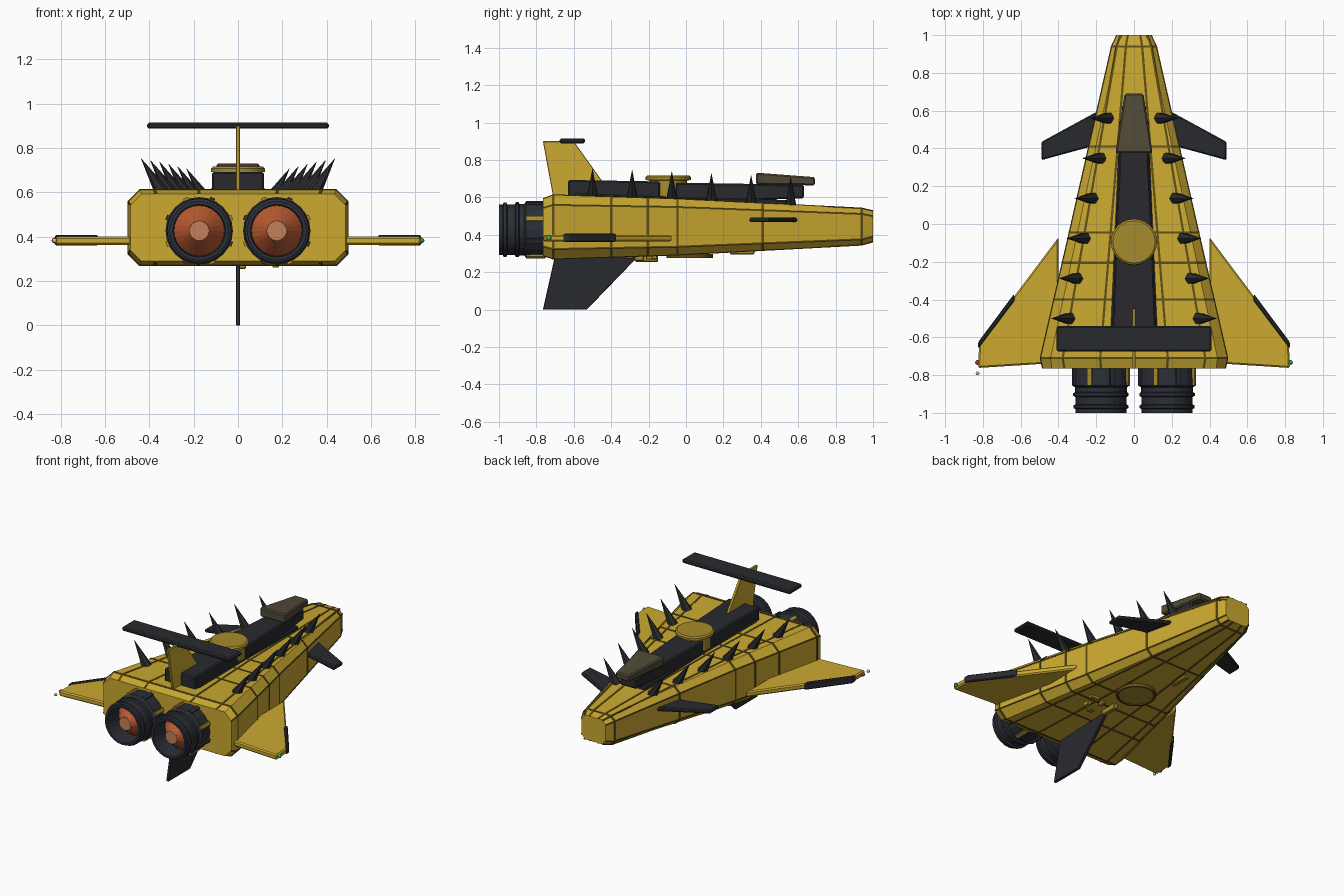
import bpy, bmesh, math
from mathutils import Vector, Matrix

if "Cube" in bpy.data.objects:
    bpy.data.objects.remove(bpy.data.objects["Cube"])


def material(name, r, g, b):
    m = bpy.data.materials.new(name)
    m.diffuse_color = (r, g, b, 1)
    m.use_nodes = True
    m.node_tree.nodes["Principled BSDF"].inputs["Base Color"].default_value = m.diffuse_color
    return m


YELLOW = material("yellow_paint", 0.60, 0.40, 0.03)
OCHRE = material("ochre_paint", 0.38, 0.26, 0.025)
SEAM = material("seam", 0.12, 0.08, 0.01)
DARK = material("dark_metal", 0.022, 0.023, 0.027)
ENGINE = material("engine_metal", 0.024, 0.028, 0.038)
BROWN = material("canopy_brown", 0.08, 0.067, 0.037)
ORANGE = material("hot_orange", 0.48, 0.10, 0.03)
COPPER = material("copper", 0.55, 0.22, 0.10)
GREEN = material("green_light", 0.02, 0.45, 0.10)
RED = material("red_light", 0.55, 0.03, 0.02)


def finish(name, bm, mat, bevel=0):
    bmesh.ops.recalc_face_normals(bm, faces=bm.faces)
    me = bpy.data.meshes.new(name)
    bm.to_mesh(me)
    bm.free()
    ob = bpy.data.objects.new(name, me)
    bpy.context.collection.objects.link(ob)
    if mat:
        me.materials.append(mat)
    if bevel:
        mod = ob.modifiers.new("bevel", 'BEVEL')
        mod.width = bevel
        mod.segments = 1
    return ob


def loft(name, sections, mat, bevel=0):
    """Skin a list of equally long closed sections and cap both ends."""
    bm = bmesh.new()
    rings = [[bm.verts.new(p) for p in s] for s in sections]
    n = len(rings[0])
    for a, b in zip(rings, rings[1:]):
        for i in range(n):
            bm.faces.new((a[i], a[(i + 1) % n], b[(i + 1) % n], b[i]))
    bm.faces.new(rings[0])
    bm.faces.new(rings[-1])
    return finish(name, bm, mat, bevel)


def plate_z(name, pts, z0, z1, mat, bevel=0):
    return loft(name, [[(x, y, z) for x, y in pts] for z in (z0, z1)], mat, bevel)


def plate_x(name, pts, half, mat, bevel=0):
    return loft(name, [[(x, y, z) for y, z in pts] for x in (-half, half)], mat, bevel)


def block(name, stations, mat, bevel=0.008):
    """Tapered box along y; stations are (y, half width, bottom, top)."""
    return loft(name, [[(-w, y, b), (w, y, b), (w, y, t), (-w, y, t)]
                       for y, w, b, t in stations], mat, bevel)


def lathe(name, profile, origin, axis, mat, n=24):
    """Revolve (radius, distance) points around an axis."""
    rot = Vector((0, 0, 1)).rotation_difference(Vector(axis)).to_matrix()
    secs = []
    for r, d in profile:
        secs.append([Vector(origin) + rot @ Vector((r * math.cos(2 * math.pi * i / n),
                     r * math.sin(2 * math.pi * i / n), d)) for i in range(n)])
    return loft(name, secs, mat)


def ball(name, pos, r, mat):
    bm = bmesh.new()
    bmesh.ops.create_uvsphere(bm, u_segments=12, v_segments=8, radius=r,
                              matrix=Matrix.Translation(pos))
    return finish(name, bm, mat)


# Hull: chamfered wedge; stations are (y, half width, bottom, top, chamfer)
STATIONS = [(-0.765, 0.485, 0.290, 0.592, 0.05), (-0.71, 0.497, 0.270, 0.613, 0.055),
            (-0.05, 0.345, 0.292, 0.592, 0.045), (0.94, 0.120, 0.345, 0.542, 0.032),
            (1.0, 0.092, 0.362, 0.528, 0.03)]


def hull_at(y):
    for a, b in zip(STATIONS, STATIONS[1:]):
        if y <= b[0]:
            t = (y - a[0]) / (b[0] - a[0])
            return [p + (q - p) * t for p, q in zip(a, b)][1:]


def hull_section(y, grow=0.0):
    w, b, t, c = hull_at(y)
    w, b, t = w + grow, b - grow, t + grow
    return [(w - c, y, b), (w, y, b + c), (w, y, t - c), (w - c, y, t),
            (c - w, y, t), (-w, y, t - c), (-w, y, b + c), (c - w, y, b)]


loft("hull", [hull_section(s[0]) for s in STATIONS], YELLOW)

# Panel seams: rings around the hull and strips along it
for y in (-0.71, -0.40, -0.205, -0.045, 0.41, 0.94):
    loft("hull_seam_ring", [hull_section(y - 0.006, 0.003), hull_section(y + 0.006, 0.003)], SEAM)
ys = [s[0] for s in STATIONS]
for sx in (-1, 1):
    for f in (0.36, 0.76):
        for k in (1, 2):  # bottom, top
            secs = []
            for y in ys:
                h = hull_at(y)
                x, z = sx * f * h[0], h[k]
                secs.append([(x - .006, y, z - .003), (x + .006, y, z - .003),
                             (x + .006, y, z + .003), (x - .006, y, z + .003)])
            loft("hull_seam_strip", secs, SEAM)
    for side in (1, 2):  # chamfer edges
        secs = []
        for y in ys:
            w, b, t, c = hull_at(y)
            z = b + c if side == 1 else t - c
            secs.append([(sx * (w - .003), y, z - .004), (sx * (w + .002), y, z - .004),
                         (sx * (w + .002), y, z + .004), (sx * (w - .003), y, z + .004)])
        loft("hull_edge_seam", secs, SEAM)

# Dorsal spine, canopy and turret disc
block("rear_spine", [(-0.63, 0.118, 0.59, 0.693), (-0.14, 0.10, 0.58, 0.685)], DARK)
block("front_spine", [(-0.055, 0.098, 0.57, 0.678), (0.63, 0.062, 0.595, 0.668)], DARK)
block("spine_base", [(-0.60, 0.125, 0.58, 0.622), (0.55, 0.075, 0.55, 0.585)], DARK)
block("spine_bridge", [(-0.15, 0.085, 0.57, 0.66), (-0.04, 0.08, 0.57, 0.66)], OCHRE)
block("canopy", [(0.375, 0.098, 0.668, 0.732), (0.69, 0.05, 0.664, 0.708)], BROWN)
lathe("turret_disc", [(0.10, 0), (0.10, 0.10), (0.122, 0.103), (0.122, 0.118), (0.112, 0.126)],
      (0, -0.095, 0.59), (0, 0, 1), OCHRE)

# Tail fin, tail wing and ventral fin
plate_x("tail_fin", [(-0.71, 0.60), (-0.765, 0.90), (-0.60, 0.90), (-0.45, 0.69), (-0.45, 0.60)],
        0.009, YELLOW, 0.003)
plate_z("tail_wing", [(-0.41, -0.675), (0.41, -0.675), (0.41, -0.54), (-0.41, -0.54)],
        0.888, 0.915, DARK, 0.008)
plate_x("ventral_fin", [(-0.70, 0.29), (-0.765, 0.0), (-0.53, 0.0), (-0.25, 0.29)],
        0.01, DARK, 0.003)

for s in (-1, 1):
    # Main wing with dark leading edge
    plate_z("wing", [(s * x, y) for x, y in
            ((0.40, -0.07), (0.82, -0.63), (0.825, -0.762), (0.40, -0.735))],
            0.363, 0.400, YELLOW, 0.008)
    plate_z("wing_leading_edge", [(s * x, y) for x, y in
            ((0.635, -0.37), (0.825, -0.625), (0.825, -0.66), (0.632, -0.405))],
            0.360, 0.408, DARK, 0.006)
    # Canard
    plate_z("canard", [(s * x, y) for x, y in
            ((0.15, 0.62), (0.49, 0.435), (0.49, 0.338), (0.19, 0.42))],
            0.467, 0.492, DARK, 0.007)
    # Wing tip light
    ball("wing_tip_light", (s * 0.828, -0.733, 0.383), 0.013, GREEN if s > 0 else RED)

    # Hexagonal spikes leaning outward
    for i in range(6):
        y = 0.56 - 0.212 * i
        base = Vector((s * (0.135 + 0.041 * i), y, hull_at(y)[2] - 0.012))
        lathe("spike", [(0.034, 0), (0.0008, 0.185)], base, (s * 0.095, 0, 0.155), DARK, 6)

    # Engine: hollow ribbed nozzle with a glowing plug
    c = (s * 0.175, -0.74, 0.427)
    lathe("engine_nozzle", [(0.148, 0), (0.152, 0.115), (0.137, 0.125), (0.137, 0.15),
          (0.147, 0.155), (0.147, 0.17), (0.136, 0.175), (0.134, 0.215), (0.145, 0.22),
          (0.145, 0.235), (0.134, 0.24), (0.134, 0.26), (0.118, 0.26), (0.114, 0.13)],
          c, (0, -1, 0), ENGINE)
    lathe("engine_plug", [(0.114, 0.132), (0.113, 0.142), (0.046, 0.228)], c, (0, -1, 0), ORANGE)
    lathe("engine_plug_tip", [(0.046, 0.226), (0.044, 0.234)], c, (0, -1, 0), COPPER)
    for k in range(8):  # clamps round the engine collar
        bm = bmesh.new()
        rot = Matrix.Rotation(math.radians(45 * k + 22.5), 4, 'Y')
        bmesh.ops.create_cube(bm, size=1, matrix=Matrix.Translation((c[0], -0.805, c[2])) @ rot
                              @ Matrix.Translation((0, 0, 0.15))
                              @ Matrix.Diagonal((0.024, 0.10, 0.022, 1)))
        finish("engine_clamp", bm, OCHRE if k % 2 else ENGINE)

# Stray beacon behind the left wing tip
ball("trailing_beacon", (-0.828, -0.79, 0.383), 0.01, None)

# Belly hatch and small fittings
lathe("belly_hatch_rim", [(0.124, 0), (0.124, 0.022), (0.112, 0.022), (0.112, 0.012)],
      (0, 0.02, 0.297), (0, 0, -1), SEAM)
lathe("belly_hatch", [(0.112, 0), (0.108, 0.018)], (0, 0.02, 0.297), (0, 0, -1), OCHRE)
for x, y, w, d, h in ((0.02, -0.21, 0.03, 0.12, 0.032), (0.18, -0.17, 0.07, 0.03, 0.02),
                      (0.17, -0.25, 0.03, 0.05, 0.025), (0.10, -0.30, 0.04, 0.03, 0.012),
                      (0.10, -0.19, 0.02, 0.05, 0.02), (-0.12, 0.30, 0.03, 0.13, 0.015)):
    z = hull_at(y)[1]
    plate_z("belly_fitting", [(x - w / 2, y - d / 2), (x + w / 2, y - d / 2),
            (x + w / 2, y + d / 2), (x - w / 2, y + d / 2)], z - h, z + 0.01, OCHRE, 0.004)
